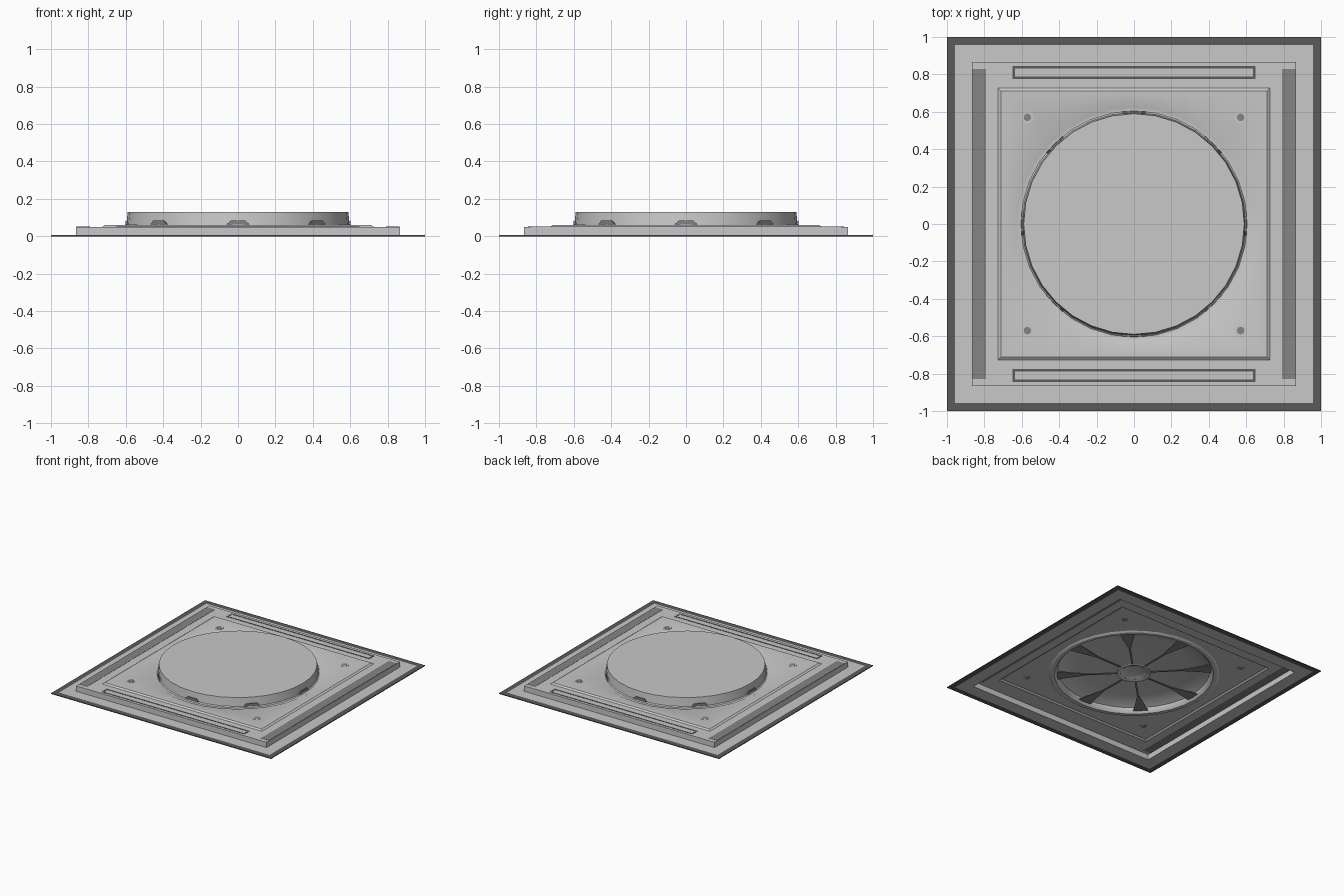
import bpy, bmesh, math
from mathutils import Vector, Matrix

if "Cube" in bpy.data.objects:
    bpy.data.objects.remove(bpy.data.objects["Cube"])

def mat(name, v):
    m = bpy.data.materials.new(name)
    m.diffuse_color = (v, v, v, 1)
    m.use_nodes = True
    m.node_tree.nodes["Principled BSDF"].inputs["Base Color"].default_value = m.diffuse_color
    return m

LIGHT = mat("light grey metal", 0.58)
MID = mat("mid grey metal", 0.235)
DARK = mat("dark grey seal", 0.105)
N = 32

def finish(bm, name, mats, smooth=True):
    bmesh.ops.recalc_face_normals(bm, faces=bm.faces[:])
    me = bpy.data.meshes.new(name)
    bm.to_mesh(me)
    bm.free()
    for m in mats:
        me.materials.append(m)
    ob = bpy.data.objects.new(name, me)
    bpy.context.collection.objects.link(ob)
    if smooth:
        bpy.ops.object.select_all(action='DESELECT')
        ob.select_set(True)
        bpy.context.view_layer.objects.active = ob
        bpy.ops.object.shade_smooth_by_angle(angle=math.radians(30))
    return ob

def loft(name, profile, mats):
    """Skin rings of (shape, radius, z, material of the band that follows);
    shape 's' is a square, 'c' a circle. Both ends are capped."""
    bm = bmesh.new()
    rings = []
    for shape, r, z, _ in profile:
        ring = []
        for k in range(N):
            a = 2 * math.pi * k / N
            c, s = math.cos(a), math.sin(a)
            f = r / max(abs(c), abs(s)) if shape == 's' else r
            ring.append(bm.verts.new((c * f, s * f, z)))
        rings.append(ring)
    for i in range(len(rings) - 1):
        for k in range(N):
            j = (k + 1) % N
            face = bm.faces.new((rings[i][k], rings[i][j], rings[i + 1][j], rings[i + 1][k]))
            face.material_index = profile[i][3]
    bm.faces.new(rings[0])
    bm.faces.new(rings[-1])
    return finish(bm, name, mats)

def box(name, center, size, material):
    bm = bmesh.new()
    bmesh.ops.create_cube(bm, size=1, matrix=Matrix.Translation(center) @ Matrix.Diagonal((*size, 1)))
    return finish(bm, name, [material], False)

# Pressed face plate with round neck: outside from top to rim, then the inside back up
loft("diffuser_plate", [
    ('c', 0.59, 0.13, 0), ('c', 0.597, 0.060, 0), ('c', 0.605, 0.053, 0),
    ('c', 0.625, 0.053, 0), ('c', 0.64, 0.060, 0),
    ('s', 0.712, 0.060, 0), ('s', 0.726, 0.050, 0),
    ('s', 0.865, 0.050, 0), ('s', 0.865, 0.006, 0),
    ('s', 0.957, 0.006, 1), ('s', 1.0, 0.006, 1), ('s', 1.0, 0.0, 1),
    ('s', 0.957, 0.0, 0), ('s', 0.858, 0.0, 0),
    ('s', 0.858, 0.045, 0), ('s', 0.721, 0.045, 0), ('s', 0.707, 0.055, 0),
    ('c', 0.643, 0.055, 0), ('c', 0.63, 0.046, 0), ('c', 0.60, 0.046, 0),
    ('c', 0.585, 0.060, 0), ('c', 0.575, 0.085, 0), ('c', 0.52, 0.110, 0),
    ('c', 0.42, 0.123, 0), ('c', 0.10, 0.125, 0),
], [LIGHT, DARK])

# Side strips along x = +-0.83 and slot outlines along y = +-0.81
for s, side in ((-1, "left"), (1, "right")):
    box(f"side_strip_{side}", (s * 0.827, 0, 0.0478), (0.072, 1.66, 0.0075), MID)
for s, side in ((-1, "front"), (1, "back")):
    y = s * 0.81
    for d in (-0.028, 0.028):
        box(f"slot_edge_{side}", (0, y + d, 0.0505), (1.30, 0.013, 0.002), DARK)
    for x in (-0.643, 0.643):
        box(f"slot_end_{side}", (x, y, 0.0505), (0.014, 0.056, 0.002), DARK)

# Four screws through the raised panel
for x in (-0.57, 0.57):
    for y in (-0.57, 0.57):
        for part, r, z0, z1, m in (("washer", 0.034, 0.053, 0.062, LIGHT),
                                   ("screw", 0.020, 0.052, 0.063, MID)):
            bm = bmesh.new()
            bmesh.ops.create_cone(bm, cap_ends=True, segments=12, radius1=r, radius2=r, depth=z1 - z0,
                                  matrix=Matrix.Translation((x, y, (z0 + z1) / 2)))
            finish(bm, f"panel_{part}", [m])

# Eight spokes, thin at the hub and flared where they pass through the neck wall
for i in range(8):
    bm = bmesh.new()
    sections = []
    for r, w, z0, z1 in ((0.10, 0.006, 0.058, 0.066), (0.36, 0.008, 0.060, 0.070),
                         (0.602, 0.062, 0.063, 0.083)):
        pts = ((r, -w, z0), (r, w, z0), (r, w * 0.65, z1), (r, -w * 0.65, z1))
        sections.append([bm.verts.new(p) for p in pts])
    for a, b in zip(sections, sections[1:]):
        for k in range(4):
            j = (k + 1) % 4
            bm.faces.new((a[k], a[j], b[j], b[k]))
    bm.faces.new(sections[0])
    bm.faces.new(sections[-1])
    bmesh.ops.rotate(bm, verts=bm.verts[:], cent=(0, 0, 0),
                     matrix=Matrix.Rotation(i * math.pi / 4, 3, 'Z'))
    finish(bm, "spoke", [MID], False)

# Dished centre hub
loft("centre_hub", [
    ('c', 0.05, 0.082, 0), ('c', 0.10, 0.076, 0), ('c', 0.13, 0.062, 0), ('c', 0.13, 0.052, 0),
    ('c', 0.115, 0.052, 0), ('c', 0.09, 0.066, 0), ('c', 0.04, 0.074, 0),
], [LIGHT])
